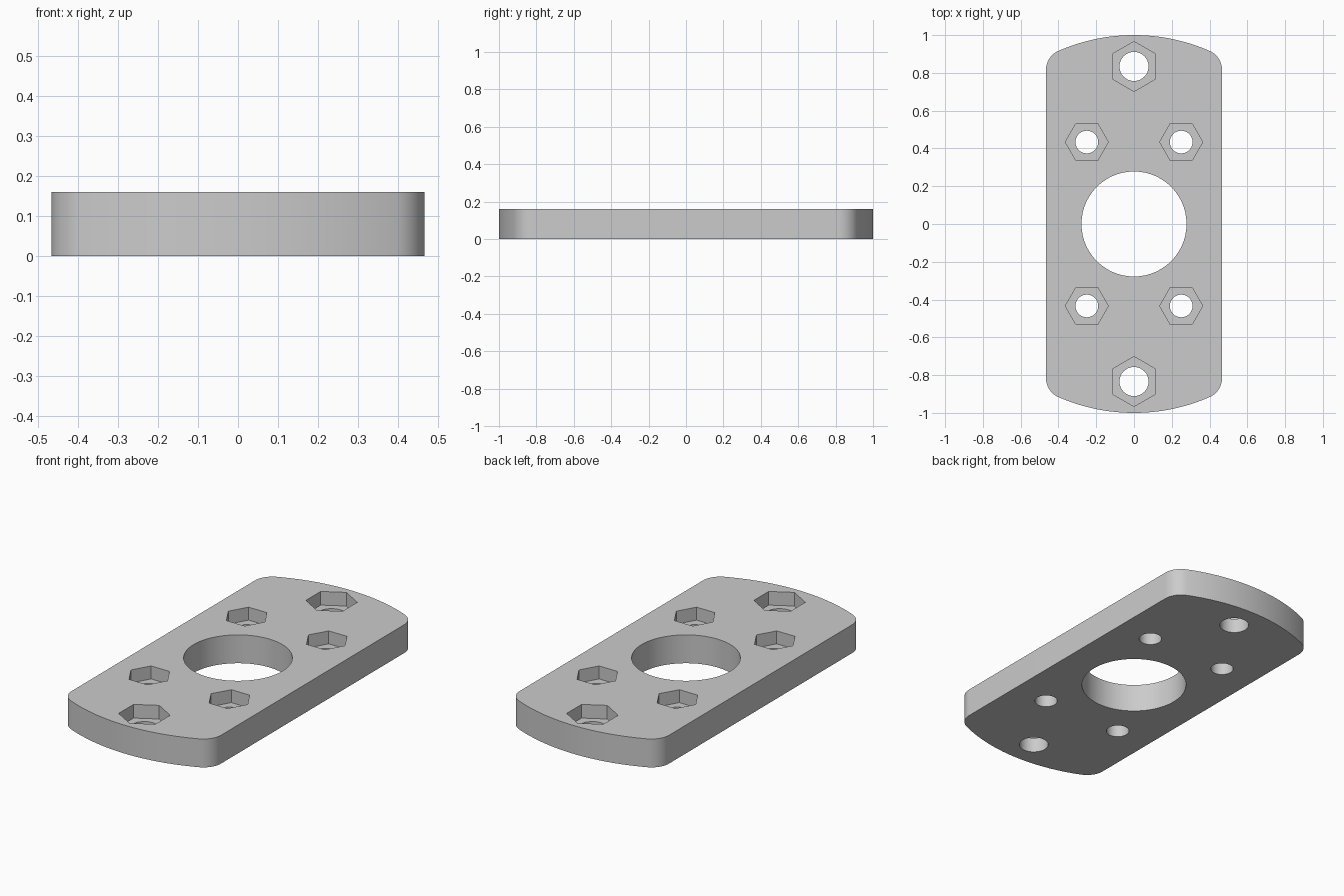
import bpy
import bmesh
from math import acos, cos, sin, pi, sqrt, radians

cube = bpy.data.objects.get("Cube")
if cube:
    bpy.data.objects.remove(cube, do_unlink=True)

THICK = 0.16
HALF_WIDTH = 0.466
CORNER = 0.11

# Single grey material
grey = bpy.data.materials.new("plain grey")
grey.use_nodes = True
grey.diffuse_color = (0.6, 0.6, 0.6, 1)
grey.node_tree.nodes["Principled BSDF"].inputs["Base Color"].default_value = (0.6, 0.6, 0.6, 1)


def arc(cx, cy, r, start, end, steps):
    angles = [start + (end - start) * i / steps for i in range(steps + 1)]
    return [(cx + r * cos(a), cy + r * sin(a)) for a in angles]


# Outline: unit-radius ends blended into straight sides by tangent corners
cx = HALF_WIDTH - CORNER
cy = sqrt((1 - CORNER) ** 2 - cx ** 2)
blend = acos(cx / (1 - CORNER))
half = arc(cx, cy, CORNER, 0, blend, 12)
half += arc(0, 0, 1, blend, pi - blend, 32)[1:-1]
half += arc(-cx, cy, CORNER, pi - blend, pi, 12)
outline = half + [(-x, -y) for x, y in half]

# Plate body
bm = bmesh.new()
base = bm.faces.new([bm.verts.new((x, y, 0)) for x, y in outline])
top = bmesh.ops.extrude_face_region(bm, geom=[base])["geom"]
bmesh.ops.translate(bm, vec=(0, 0, THICK),
                    verts=[v for v in top if isinstance(v, bmesh.types.BMVert)])
bmesh.ops.recalc_face_normals(bm, faces=bm.faces)
mesh = bpy.data.meshes.new("mounting_plate")
bm.to_mesh(mesh)
bm.free()
mesh.materials.append(grey)
plate = bpy.data.objects.new("mounting_plate", mesh)
bpy.context.collection.objects.link(plate)


def cut(x, y, radius, floor, sides, turn=0):
    """Cut a prism out of the plate from the given floor height upward."""
    ceiling = THICK + 0.1
    bpy.ops.mesh.primitive_cylinder_add(
        vertices=sides, radius=radius, depth=ceiling - floor,
        location=(x, y, (ceiling + floor) / 2), rotation=(0, 0, turn))
    cutter = bpy.context.object
    cutter.hide_render = True
    cutter.data.materials.append(grey)
    bpy.ops.object.select_all(action="DESELECT")
    plate.select_set(True)
    bpy.context.view_layer.objects.active = plate
    mod = plate.modifiers.new("cut", "BOOLEAN")
    mod.operation = "DIFFERENCE"
    mod.solver = "EXACT"
    mod.object = cutter
    bpy.ops.object.modifier_apply(modifier=mod.name)
    bpy.data.objects.remove(cutter, do_unlink=True)


def nut_hole(x, y, hole, nut, depth, turn):
    cut(x, y, nut, THICK - depth, 6, turn)
    cut(x, y, hole, -0.1, 48)


# Central bore
cut(0, 0, 0.278, -0.1, 96)

# End bolt holes and the four inner bolt holes, each with a hex nut pocket
for side in (-1, 1):
    nut_hole(0, side * 0.834, 0.077, 0.132, 0.077, 0)
    for x in (-0.25, 0.25):
        nut_hole(x, side * 0.434, 0.06, 0.114, 0.073, radians(30))

bpy.ops.object.shade_smooth_by_angle(angle=radians(30))
